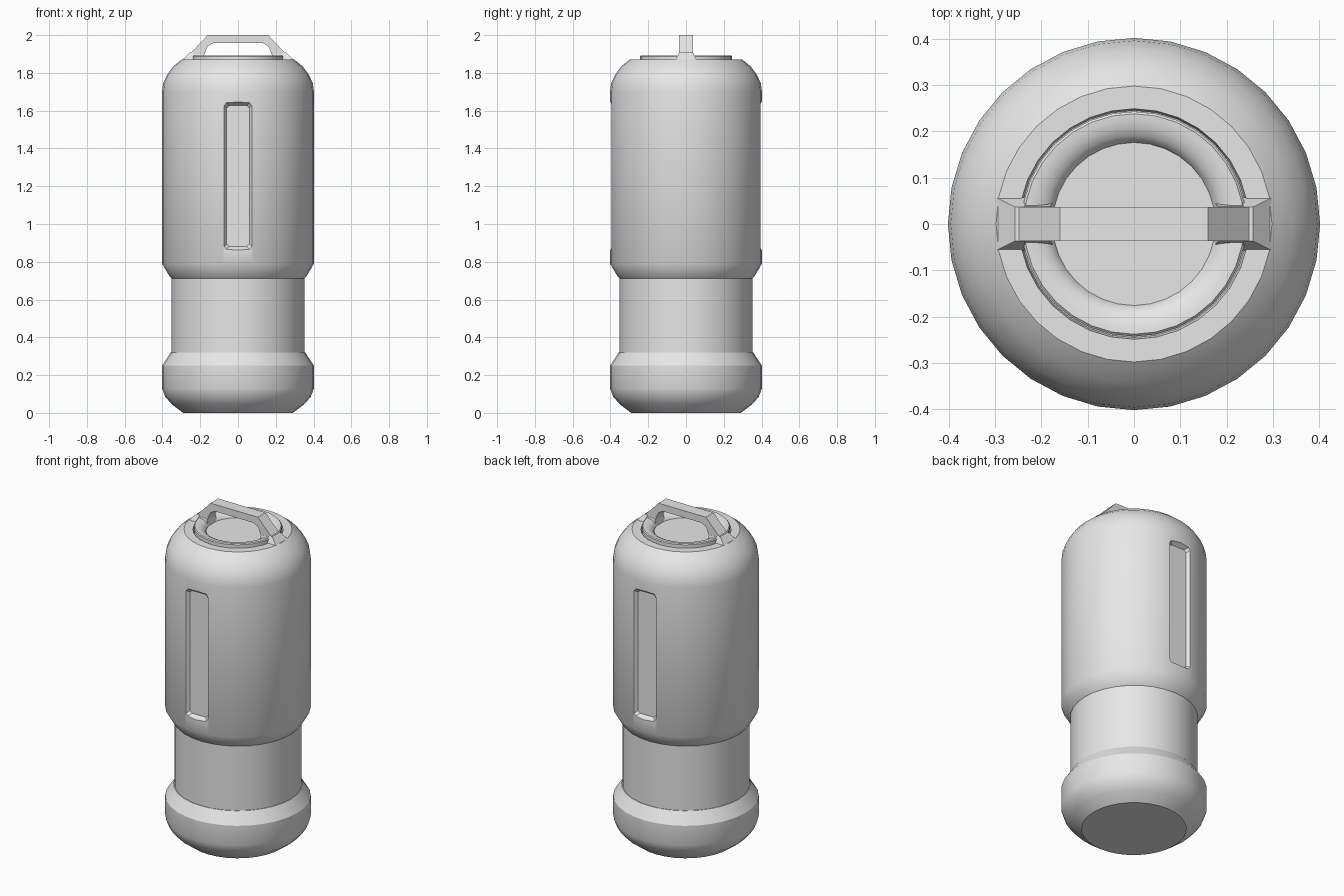
import bpy, bmesh, math

if "Cube" in bpy.data.objects:
    bpy.data.objects.remove(bpy.data.objects["Cube"])

grey = bpy.data.materials.new("light grey")
grey.diffuse_color = (0.8, 0.8, 0.8, 1)
grey.use_nodes = True
grey.node_tree.nodes["Principled BSDF"].inputs["Base Color"].default_value = grey.diffuse_color


def make_object(name, bm, smooth=True):
    bmesh.ops.recalc_face_normals(bm, faces=bm.faces)
    mesh = bpy.data.meshes.new(name)
    bm.to_mesh(mesh)
    bm.free()
    ob = bpy.data.objects.new(name, mesh)
    bpy.context.collection.objects.link(ob)
    mesh.materials.append(grey)
    if smooth:
        shade(ob)
    return ob


def shade(ob):
    bpy.ops.object.select_all(action='DESELECT')
    ob.select_set(True)
    bpy.context.view_layer.objects.active = ob
    bpy.ops.object.shade_smooth_by_angle(angle=math.radians(32))


def lathe(name, profile, sides=32, smooth=True):
    """Revolve (radius, z) points around z and close both ends."""
    bm = bmesh.new()
    rings = []
    for r, z in profile:
        rings.append([bm.verts.new((r * math.cos(2 * math.pi * i / sides),
                                    r * math.sin(2 * math.pi * i / sides), z))
                      for i in range(sides)])
    for a, b in zip(rings, rings[1:]):
        for i in range(sides):
            j = (i + 1) % sides
            bm.faces.new((a[i], a[j], b[j], b[i]))
    bm.faces.new(rings[0])
    bm.faces.new(rings[-1])
    return make_object(name, bm, smooth)


def loft(name, lower, upper, smooth=False):
    """Solid between two matching outlines."""
    bm = bmesh.new()
    a = [bm.verts.new(p) for p in lower]
    b = [bm.verts.new(p) for p in upper]
    n = len(a)
    bm.faces.new(a)
    bm.faces.new(b)
    for i in range(n):
        j = (i + 1) % n
        bm.faces.new((a[i], a[j], b[j], b[i]))
    return make_object(name, bm, smooth)


def rect(x0, x1, y, z):
    return [(x0, -y, z), (x1, -y, z), (x1, y, z), (x0, y, z)]


# Canister body: foot, narrow waist, tall shell and domed shoulder
body = lathe("canister_body", [
    (0.29, 0), (0.35, 0.045), (0.385, 0.085), (0.402, 0.13), (0.402, 0.25),
    (0.356, 0.32), (0.352, 0.32), (0.352, 0.712), (0.364, 0.725),
    (0.402, 0.79), (0.402, 1.70), (0.396, 1.745), (0.376, 1.79),
    (0.342, 1.835), (0.298, 1.87), (0.249, 1.87), (0.245, 1.85)], smooth=False)


# Recessed windows on the front and back
def panel_outline(w, z0, z1, y, c=0.014):
    return [(-w + c, y, z0), (w - c, y, z0), (w, y, z0 + c), (w, y, z1 - c),
            (w - c, y, z1), (-w + c, y, z1), (-w, y, z1 - c), (-w, y, z0 + c)]


for side in (-1, 1):
    cutter = loft("panel_cutter", panel_outline(0.06, 0.88, 1.628, side * 0.376),
                  panel_outline(0.098, 0.842, 1.666, side * 0.43))
    mod = body.modifiers.new("panel", 'BOOLEAN')
    mod.object = cutter
    mod.solver = 'EXACT'
    bpy.context.view_layer.objects.active = body
    bpy.ops.object.modifier_apply(modifier=mod.name)
    bpy.data.objects.remove(cutter)
shade(body)

# Cap with a rounded lip sinking to a flat floor
lathe("cap", [(0.243, 1.84), (0.243, 1.888), (0.238, 1.893), (0.225, 1.892),
              (0.208, 1.888), (0.192, 1.880), (0.180, 1.868), (0.176, 1.858)])

# Carrying handle: angled bar, extruded along y
half = [(0.16, 2.0), (0.25, 1.905), (0.25, 1.87), (0.18, 1.87),
        (0.18, 1.895), (0.16, 1.942), (0.13, 1.958)]
outline = half + [(-x, z) for x, z in reversed(half)]
loft("handle", [(x, -0.037, z) for x, z in outline],
     [(x, 0.037, z) for x, z in outline])

# Flared mounts on the shoulder and feet inside the cap
for s, label in ((-1, "left"), (1, "right")):
    loft(label + "_handle_mount", rect(s * 0.235, s * 0.298, 0.057, 1.866),
         rect(s * 0.235, s * 0.257, 0.037, 1.907))
    loft(label + "_handle_foot", rect(s * 0.172, s * 0.245, 0.048, 1.855),
         rect(s * 0.182, s * 0.245, 0.038, 1.9))
